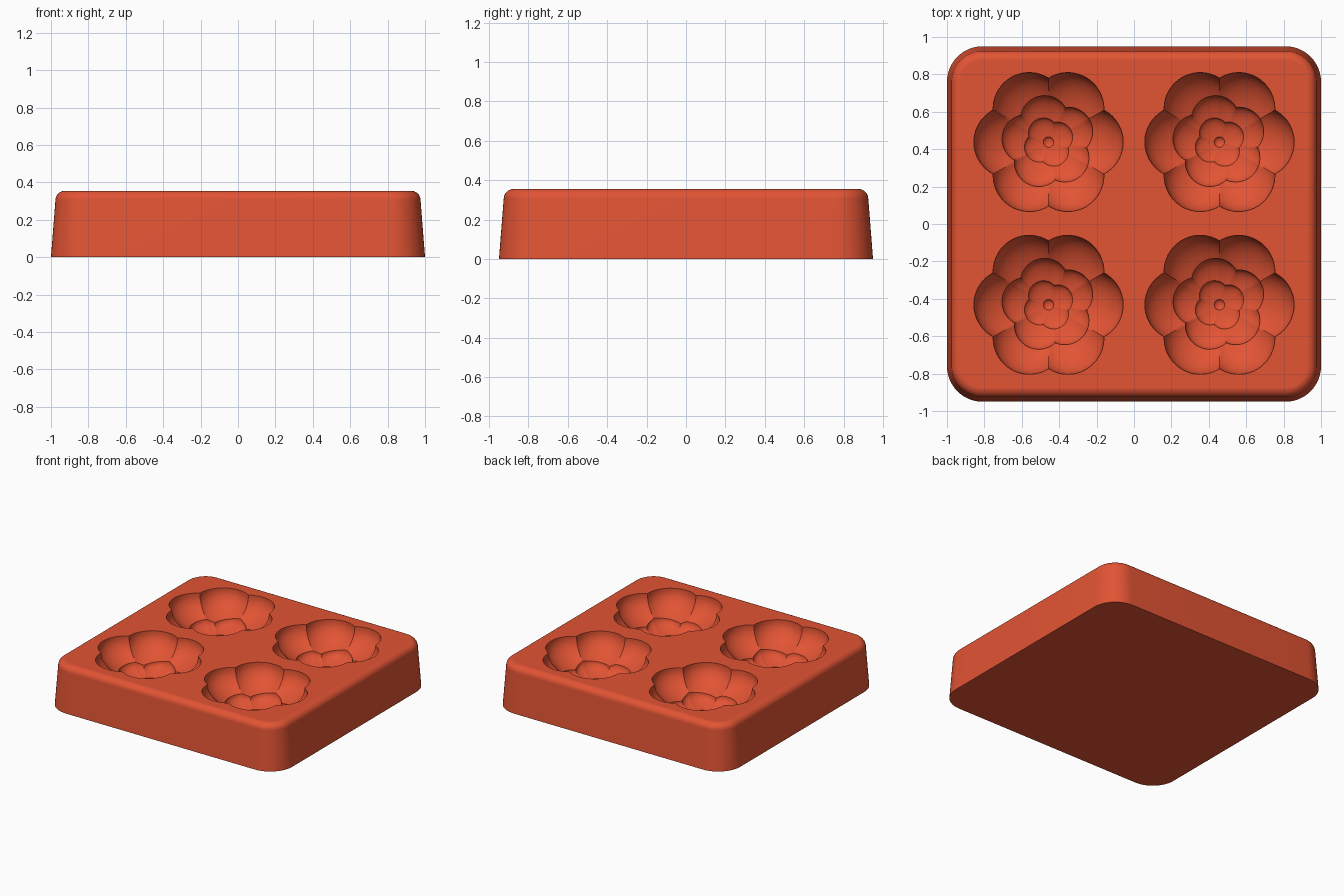
import bpy, bmesh
from math import sin, cos, pi, radians, sqrt

cube = bpy.data.objects.get("Cube")
if cube:
    bpy.data.objects.remove(cube, do_unlink=True)

HEIGHT = 0.355
HALF_X, HALF_Y, CORNER = 1.0, 0.95, 0.19
FILLET, DRAFT = 0.05, 0.024
SEGMENTS, STEPS = 180, 10

# Flower layers: petals, first angle, distance, radius, floor height
LAYERS = [
    (6, 0, 0.206, 0.193, 0.145),
    (5, 28, 0.120, 0.130, 0.095),
    (4, 29, 0.056, 0.080, 0.065),
    (1, 0, 0.0, 0.028, 0.050),
]


def bridge(bm, low, high):
    n = len(low)
    for i in range(n):
        j = (i + 1) % n
        bm.faces.new((low[i], low[j], high[j], high[i]))


def rounded_ring(bm, inset, z, steps=12):
    """Ring of vertices on a rounded rectangle."""
    ring = []
    r = CORNER - inset
    for k, (sx, sy) in enumerate(((1, 1), (-1, 1), (-1, -1), (1, -1))):
        for s in range(steps + 1):
            a = (k + s / steps) * pi / 2
            ring.append(bm.verts.new((sx * (HALF_X - CORNER) + r * cos(a),
                                      sy * (HALF_Y - CORNER) + r * sin(a), z)))
    return ring


def outline(layer, theta):
    """Distance from the flower centre to the scalloped edge of a layer."""
    count, start, dist, r = layer[:4]
    reach = 0
    for i in range(count):
        a = theta - radians(start) - 2 * pi * i / count
        room = r * r - (dist * sin(a)) ** 2
        if room >= 0:
            reach = max(reach, dist * cos(a) + sqrt(room))
    return reach


def flower_rings():
    """Rings of points from the flat top down to the flower centre."""
    angles = [2 * pi * i / SEGMENTS for i in range(SEGMENTS)]
    edges = [[outline(layer, a) for a in angles] for layer in LAYERS]
    edges.append([0] * SEGMENTS)
    rings = [[(r * cos(a), r * sin(a), HEIGHT) for r, a in zip(edges[0], angles)]]
    rim = [HEIGHT - 0.01] * SEGMENTS
    for k, layer in enumerate(LAYERS):
        floor = layer[4]
        for s in range(STEPS, -1, -1):
            t = sin(s / STEPS * pi / 2)
            ring = []
            for a, inner, outer, top in zip(angles, edges[k + 1], edges[k], rim):
                r = inner + (outer - inner) * t
                bowl = 1 - sqrt(max(0, 1 - (r / outer) ** 2))
                ring.append((r * cos(a), r * sin(a), floor + (top - floor) * bowl))
            rings.append(ring)
        rim = [point[2] for point in rings[-1]]
    return rings


bm = bmesh.new()

# Tapered block with a rounded upper edge
levels = [(0, 0)]
for s in range(9):
    a = s / 8 * pi / 2
    levels.append((DRAFT + FILLET * (1 - cos(a)), HEIGHT - FILLET * (1 - sin(a))))
rings = [rounded_ring(bm, inset, z) for inset, z in levels]
for low, high in zip(rings, rings[1:]):
    bridge(bm, low, high)
bm.faces.new(rings[0])

# Four flower cavities
flower = flower_rings()
for cx in (-0.457, 0.457):
    for cy in (-0.432, 0.438):
        rings = [[bm.verts.new((cx + x, cy + y, z)) for x, y, z in ring] for ring in flower]
        for upper, lower in zip(rings, rings[1:]):
            bridge(bm, upper, lower)
bmesh.ops.remove_doubles(bm, verts=bm.verts[:], dist=0.00001)

# Flat top around the flowers
rims = [e for e in bm.edges if e.is_boundary and e.verts[0].co.z > HEIGHT - 0.0001]
bmesh.ops.triangle_fill(bm, use_beauty=True, edges=rims, normal=(0, 0, 1))
bmesh.ops.recalc_face_normals(bm, faces=bm.faces[:])

mesh = bpy.data.meshes.new("mould_block")
bm.to_mesh(mesh)
bm.free()
body = bpy.data.objects.new("mould_block", mesh)
bpy.context.collection.objects.link(body)

# Single colour
clay = bpy.data.materials.new("terracotta silicone")
clay.use_nodes = True
clay.diffuse_color = (0.76, 0.088, 0.034, 1)
clay.node_tree.nodes["Principled BSDF"].inputs["Base Color"].default_value = clay.diffuse_color
mesh.materials.append(clay)

# Smooth petals with crisp rims, flat top and base
for obj in bpy.context.selected_objects:
    obj.select_set(False)
body.select_set(True)
bpy.context.view_layer.objects.active = body
bpy.ops.object.shade_smooth_by_angle(angle=radians(35))
for face in mesh.polygons:
    if face.center.z > HEIGHT - 0.0005 or face.center.z < 0.0005:
        face.use_smooth = False
